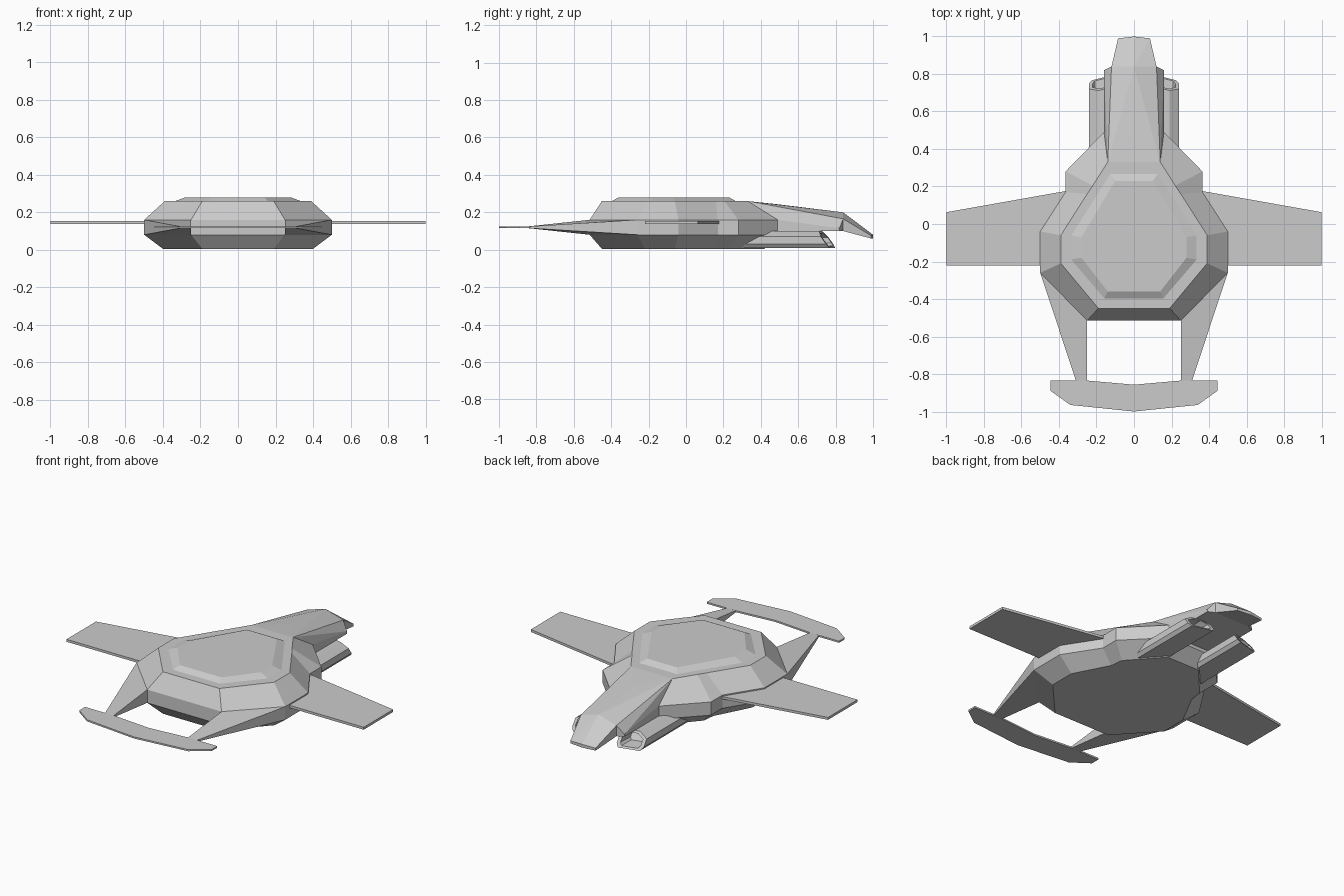
import bpy, bmesh

if "Cube" in bpy.data.objects:
    bpy.data.objects.remove(bpy.data.objects["Cube"])


def finish(bm, name):
    bmesh.ops.remove_doubles(bm, verts=bm.verts, dist=1e-5)
    bmesh.ops.recalc_face_normals(bm, faces=bm.faces)
    me = bpy.data.meshes.new(name)
    bm.to_mesh(me)
    bm.free()
    ob = bpy.data.objects.new(name, me)
    bpy.context.collection.objects.link(ob)
    return ob


def loft(name, rings):
    """Closed solid through rings with equal point counts."""
    bm = bmesh.new()
    rows = [[bm.verts.new(p) for p in r] for r in rings]
    n = len(rows[0])
    for a, b in zip(rows, rows[1:]):
        for i in range(n):
            j = (i + 1) % n
            bm.faces.new((a[i], a[j], b[j], b[i]))
    bm.faces.new(rows[0])
    bm.faces.new(rows[-1])
    return finish(bm, name)


def both(half, z):
    """Half outline in plan, mirrored to a full ring at height z."""
    return [(x, y, z) for x, y in half] + [(-x, y, z) for x, y in reversed(half)]


def hull(name, half):
    """Faceted convex solid, points mirrored over x."""
    bm = bmesh.new()
    for x, y, z in half:
        bm.verts.new((x, y, z))
        if x:
            bm.verts.new((-x, y, z))
    bmesh.ops.convex_hull(bm, input=bm.verts)
    bmesh.ops.dissolve_limit(bm, angle_limit=0.01, verts=bm.verts, edges=bm.edges)
    return finish(bm, name)


def mirror_x(ob):
    ob.modifiers.new("mirror", 'MIRROR').use_mirror_merge = False


# main body
outer = [(.25, -.515), (.5, -.26), (.5, -.04), (.365, .17), (.365, .28), (.16, .49)]
base = [(.19, -.45), (.4, -.22), (.4, -.06), (.29, .15), (.28, .23), (.11, .42)]
deck = [(.19, -.45), (.39, -.21), (.39, -.06), (.25, .16), (.22, .205), (.14, .33)]
loft("main_body", [both(base, .005), both(outer, .08), both(outer, .16), both(deck, .26)])

# raised roof plate
loft("roof_plate", [both([(.16, -.4), (.34, -.19), (.34, -.06), (.13, .27)], .258),
                    both([(.14, -.36), (.28, -.18), (.28, -.07), (.1, .23)], .28)])

# neck and nose
hull("neck", [(.14, .33, .26), (0, .49, .243), (0, .84, .2), (.12, .84, .165),
              (.16, .82, .115), (.16, .49, .16), (.16, .49, .1), (.16, .82, .1),
              (.12, .84, .1), (.12, .33, .1)])
hull("nose", [(0, .84, .2), (.12, .84, .165), (.12, .84, .1), (.085, .99, .075),
              (0, 1, .08), (.085, .99, .06), (0, 1, .06)])

# wings
wing = [(.34, -.22), (1, -.22), (1, .063), (.34, .18)]
mirror_x(loft("wing", [[(x, y, z) for x, y in wing] for z in (.138, .153)]))

# tail booms tapering to the rear bar
mirror_x(loft("tail_boom", [
    [(.25, -.515, .08), (.5, -.26, .08), (.5, -.26, .16), (.25, -.515, .16)],
    [(.25, -.85, .116), (.305, -.85, .116), (.305, -.85, .124), (.25, -.85, .124)]]))

# tail bar
bar = [(0, -1), (.34, -.965), (.445, -.89), (.445, -.835), (.25, -.835), (0, -.857)]
full = bar + [(-x, y) for x, y in reversed(bar[1:-1])]
loft("tail_bar", [[(x, y, z) for x, y in full] for z in (.115, .125)])

# gun pods under the neck, with slanted recessed mouths
section = [(.10, .01), (.225, .01), (.24, .03), (.24, .07), (.19, .1), (.13, .1), (.085, .07), (.085, .03)]


def pod_ring(shrink, y):
    pts = []
    for x, z in section:
        x, z = .162 + (x - .162) * shrink, .053 + (z - .053) * shrink
        pts.append((x, y - .7 * (z - .053) - .25 * (x - .162), z))
    return pts


back = [(x, .28, z) for x, z in section]
mirror_x(loft("gun_pod", [back, pod_ring(1, .752), pod_ring(.75, .752), pod_ring(.65, .67)]))
